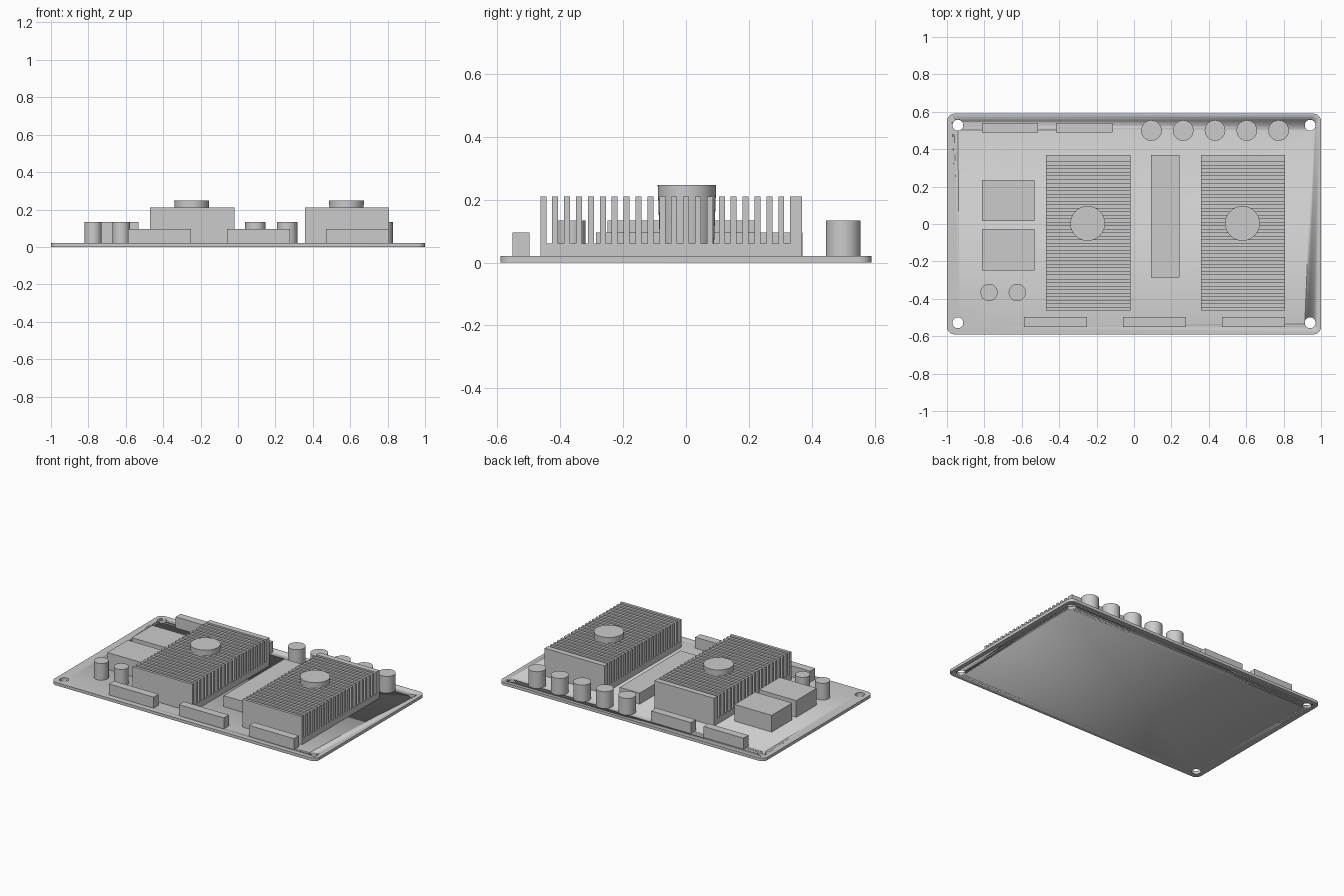
import bpy, bmesh, math
from mathutils import Vector

if "Cube" in bpy.data.objects:
    bpy.data.objects.remove(bpy.data.objects["Cube"], do_unlink=True)

grey = bpy.data.materials.new("plain grey")
grey.use_nodes = True
GREY = (0.6, 0.6, 0.6, 1)
grey.diffuse_color = GREY
grey.node_tree.nodes["Principled BSDF"].inputs["Base Color"].default_value = GREY

BOARD_TOP = 0.02


def finish(name, bm, smooth=False):
    bmesh.ops.recalc_face_normals(bm, faces=bm.faces)
    mesh = bpy.data.meshes.new(name)
    bm.to_mesh(mesh)
    bm.free()
    mesh.materials.append(grey)
    obj = bpy.data.objects.new(name, mesh)
    bpy.context.collection.objects.link(obj)
    if smooth:
        bpy.ops.object.select_all(action='DESELECT')
        obj.select_set(True)
        bpy.context.view_layer.objects.active = obj
        bpy.ops.object.shade_smooth_by_angle(angle=math.radians(35))
    return obj


def prism(name, points, direction, smooth=False):
    """Extrude a closed outline along a direction."""
    bm = bmesh.new()
    face = bm.faces.new([bm.verts.new(p) for p in points])
    new = bmesh.ops.extrude_face_region(bm, geom=[face])["geom"]
    verts = [v for v in new if isinstance(v, bmesh.types.BMVert)]
    bmesh.ops.translate(bm, verts=verts, vec=Vector(direction))
    return finish(name, bm, smooth)


def block(name, x0, x1, y0, y1, top):
    outline = [(x0, y0, BOARD_TOP), (x1, y0, BOARD_TOP),
               (x1, y1, BOARD_TOP), (x0, y1, BOARD_TOP)]
    return prism(name, outline, (0, 0, top - BOARD_TOP))


def cylinder(name, x, y, r_low, r_high, z0, z1, smooth=True):
    bm = bmesh.new()
    bmesh.ops.create_cone(bm, cap_ends=True, segments=48, radius1=r_low,
                          radius2=r_high, depth=z1 - z0)
    bmesh.ops.translate(bm, verts=bm.verts, vec=(x, y, (z0 + z1) / 2))
    return finish(name, bm, smooth)


# Circuit board with rounded corners
W, D, R = 1.0, 0.59, 0.04
outline = []
for quarter, (sx, sy) in enumerate([(1, 1), (-1, 1), (-1, -1), (1, -1)]):
    for step in range(9):
        a = math.pi / 2 * (quarter + step / 8)
        outline.append((sx * (W - R) + R * math.cos(a),
                        sy * (D - R) + R * math.sin(a), 0))
board = prism("circuit_board", outline, (0, 0, BOARD_TOP), smooth=True)

# Mounting holes in the four corners
for sx in (-1, 1):
    for sy in (-1, 1):
        cutter = cylinder("hole_cutter", sx * 0.942, sy * 0.528, 0.029, 0.029,
                          -0.05, 0.07)
        cutter.hide_render = True
        cutter.hide_viewport = True
        cut = board.modifiers.new("mounting_hole", 'BOOLEAN')
        cut.operation = 'DIFFERENCE'
        cut.solver = 'EXACT'
        cut.object = cutter

# Finned heat sinks, each with a round post through the fins
Y0, Y1, FIN_TOP, FLOOR, GAPS = -0.463, 0.369, 0.21, 0.06, 21
pitch = (Y1 - Y0) / (GAPS + 1)
for side, x0 in (("right", -0.47), ("left", 0.358)):
    profile = [(x0, Y0, BOARD_TOP), (x0, Y0, FIN_TOP)]
    for i in range(GAPS):
        a = Y0 + pitch * (i + 0.5)
        b = Y0 + pitch * (i + 1)
        profile += [(x0, a, FIN_TOP), (x0, a, FLOOR),
                    (x0, b, FLOOR), (x0, b, FIN_TOP)]
    profile += [(x0, Y1, FIN_TOP), (x0, Y1, BOARD_TOP)]
    prism(side + "_heat_sink", profile, (0.45, 0, 0))
    cylinder(side + "_heat_sink_post", x0 + 0.222, 0.003, 0.086, 0.093,
             FLOOR - 0.01, 0.247)

# Front connectors
for i in range(3):
    x = -0.588 + 0.529 * i
    block(f"front_connector_{i + 1}", x, x + 0.338, -0.552, -0.498, 0.095)

# Rear connectors
for i in range(2):
    x = -0.812 + 0.396 * i
    block(f"rear_connector_{i + 1}", x, x + 0.3, 0.488, 0.541, 0.095)

# Chips and the long central module
block("rear_chip", -0.812, -0.532, 0.015, 0.236, 0.134)
block("front_chip", -0.812, -0.532, -0.249, -0.028, 0.134)
block("central_module", 0.091, 0.242, -0.286, 0.37, 0.095)

# Capacitors
for i in range(5):
    cylinder(f"rear_capacitor_{i + 1}", 0.093 + 0.17 * i, 0.5, 0.055, 0.055,
             BOARD_TOP, 0.134)
for i in range(2):
    cylinder(f"front_capacitor_{i + 1}", -0.775 + 0.151 * i, -0.366, 0.046,
             0.046, BOARD_TOP, 0.134)
